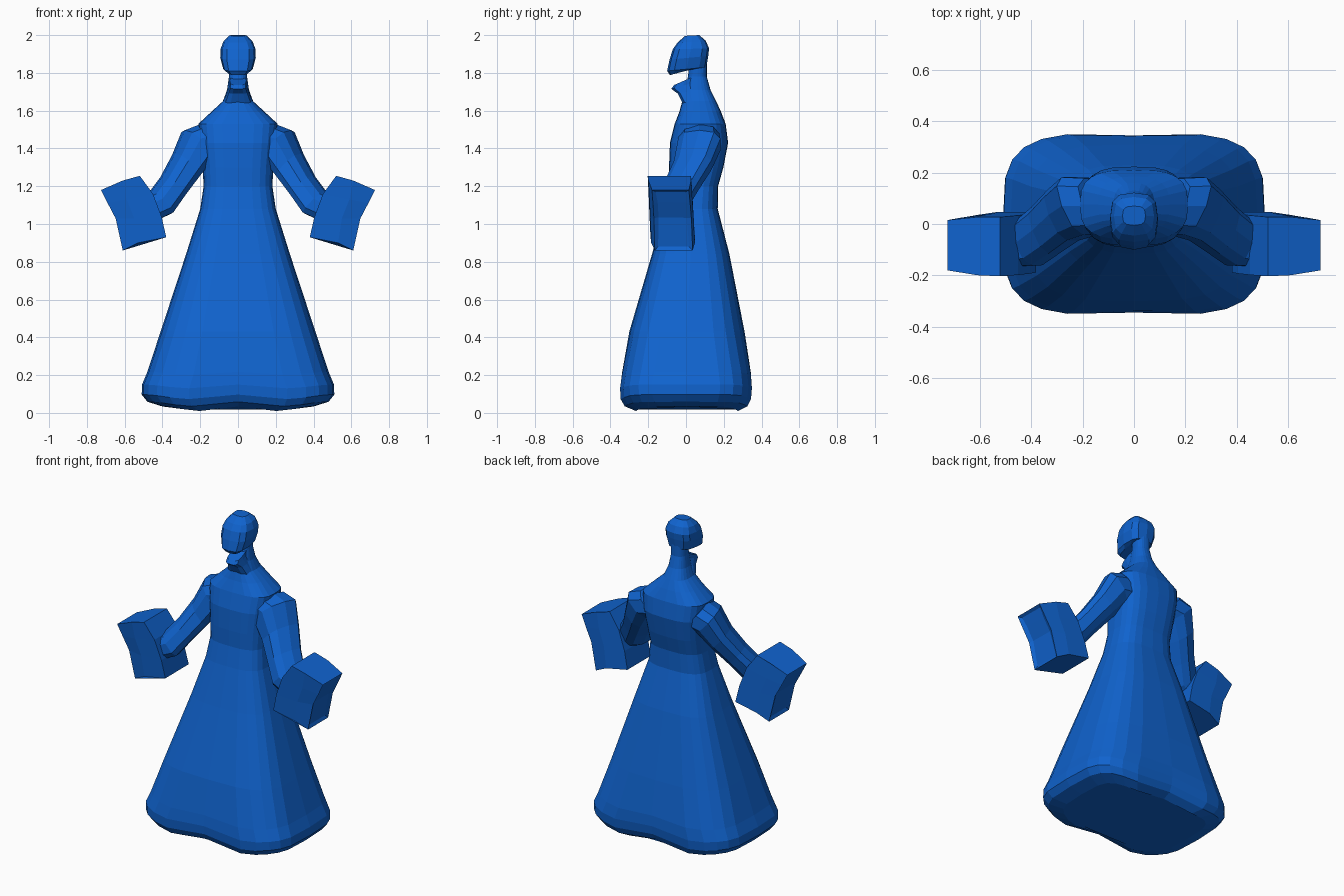
import bpy, bmesh, math
from mathutils import Vector

cube = bpy.data.objects.get("Cube")
if cube:
    bpy.data.objects.remove(cube)

blue = bpy.data.materials.new("robe_blue")
blue.use_nodes = True
colour = (0.005, 0.125, 0.62, 1)
blue.diffuse_color = colour
blue.node_tree.nodes["Principled BSDF"].inputs["Base Color"].default_value = colour


def finish(name, bm, mirror=False):
    """Turn a bmesh into a flat-shaded blue object, optionally mirrored in x."""
    bmesh.ops.recalc_face_normals(bm, faces=bm.faces)
    mesh = bpy.data.meshes.new(name)
    bm.to_mesh(mesh)
    bm.free()
    mesh.materials.append(blue)
    obj = bpy.data.objects.new(name, mesh)
    bpy.context.collection.objects.link(obj)
    if mirror:
        mod = obj.modifiers.new("Mirror", "MIRROR")
        mod.use_mirror_merge = False
    return obj


def skin(bm, rings):
    """Bridge rings of points and cap both ends."""
    loops = [[bm.verts.new(p) for p in ring] for ring in rings]
    n = len(loops[0])
    for a, b in zip(loops, loops[1:]):
        for i in range(n):
            j = (i + 1) % n
            bm.faces.new((a[i], a[j], b[j], b[i]))
    bm.faces.new(loops[0][::-1])
    bm.faces.new(loops[-1])


def section(half_w, y_front, y_back, z_front, z_back, power, sides, wave=0):
    """Rounded-box ring, tilted between a front and a back height."""
    mid, depth = (y_front + y_back) / 2, (y_back - y_front) / 2
    points = []
    for i in range(sides):
        a = 2 * math.pi * i / sides
        c, s = math.cos(a), math.sin(a)
        u = math.copysign(abs(c) ** (2 / power), c)
        v = math.copysign(abs(s) ** (2 / power), s)
        z = z_front + (z_back - z_front) * (v + 1) / 2
        # hem dips on each side of the middle and pulls in at the centre
        z += wave * math.cos(2 * math.pi * u)
        v *= 1 - wave * 3 * max(0, 1 - abs(u) * 2)
        points.append((half_w * u, mid + depth * v, z))
    return points


# Robe: half width, front y, back y, height, squareness, hem wave
robe_rings = [
    (.40, -.27, .28, .022, 4, .012),
    (.48, -.33, .33, .047, 4, .012),
    (.51, -.352, .35, .085, 4, .012),
    (.508, -.355, .355, .14, 4, .01),
    (.48, -.345, .35, .21, 3.8, .007),
    (.41, -.30, .31, .43, 3.5, 0),
    (.275, -.18, .23, .84, 3.2, 0),
    (.20, -.115, .168, 1.08, 3, 0),
    (.182, -.09, .17, 1.2, 3, 0),
    (.187, -.09, .198, 1.3, 3, 0),
    (.20, -.085, .223, 1.43, 3, 0),
    (.21, -.06, .21, 1.53, 3, 0),
    (.14, -.035, .185, 1.595, 2.6, 0),
    (.08, -.02, .16, 1.65, 2.5, 0),
    (.058, -.005, .13, 1.71, 2.4, 0),
    (.048, .01, .11, 1.78, 2.4, 0),
    (.05, .02, .11, 1.86, 2.4, 0),
]
bm = bmesh.new()
skin(bm, [section(w, f, b, z, z, p, 24, wave) for w, f, b, z, p, wave in robe_rings])
finish("robe", bm)

# Collar lip jutting forward under the chin
collar_rings = [
    (.075, -.02, .08, 1.64, 1.66),
    (.056, -.045, .06, 1.69, 1.71),
    (.046, -.08, .05, 1.715, 1.75),
    (.044, -.065, .05, 1.735, 1.785),
]
bm = bmesh.new()
skin(bm, [section(*r, 3.5, 10) for r in collar_rings])
finish("collar", bm)

# Head: leaning forward, with a jaw that rises towards the nape
head_rings = [
    (.055, -.085, .05, 1.788, 1.825),
    (.078, -.1, .108, 1.81, 1.83),
    (.094, -.087, .118, 1.87, 1.89),
    (.092, -.07, .122, 1.925, 1.93),
    (.078, -.045, .105, 1.96, 1.97),
    (.045, -.005, .07, 1.996, 2.0),
]
bm = bmesh.new()
skin(bm, [section(*r, 3, 12) for r in head_rings])
finish("head", bm)

# Sleeves: centre, half thickness, half depth
sleeve_path = [
    ((.12, .07, 1.44), .12, .12),
    ((.21, .07, 1.42), .105, .125),
    ((.275, .035, 1.31), .085, .11),
    ((.345, -.025, 1.20), .075, .1),
    ((.41, -.075, 1.11), .078, .095),
    ((.50, -.085, 1.07), .08, .09),
]
across = Vector((.68, 0, .73))
deep = Vector((.35, .93, 0))
rings = []
for centre, thick, depth in sleeve_path:
    ring = []
    for i in range(10):
        a = 2 * math.pi * i / 10
        c, s = math.cos(a), math.sin(a)
        ring.append(Vector(centre)
                    + across * thick * math.copysign(abs(c) ** .75, c)
                    + deep * depth * math.copysign(abs(s) ** .75, s))
    rings.append(ring)
bm = bmesh.new()
skin(bm, rings)
finish("sleeve", bm, mirror=True)

# Cuffs: pinched blocks, each row running from inner edge to outer edge
cuff_rows = [
    ((.38, .93), (.53, .90), (.61, .86)),
    ((.405, 1.04), (.55, 1.03), (.648, 1.03)),
    ((.45, 1.16), (.59, 1.13), (.69, 1.11)),
    ((.52, 1.255), (.61, 1.23), (.725, 1.18)),
]
bm = bmesh.new()
rings = []
for k, row in enumerate(cuff_rows):
    t = k / 3
    front, back = -.18 - .015 * t, .035 - .02 * t
    swell = (0, .012, .012)
    ring = [(x, front - e, z) for (x, z), e in zip(row, (.008, .004, -.015))]
    ring += [(x, back + e, z) for (x, z), e in zip(row[::-1], swell)]
    rings.append(ring)
skin(bm, rings)
# shallow recessed opening on the outer end
bm.normal_update()
outer = [f for f in bm.faces if f.calc_center_median().x > .6 and f.normal.x > .8]
bmesh.ops.inset_region(bm, faces=outer, thickness=.025, depth=-.012)
finish("cuff", bm, mirror=True)
